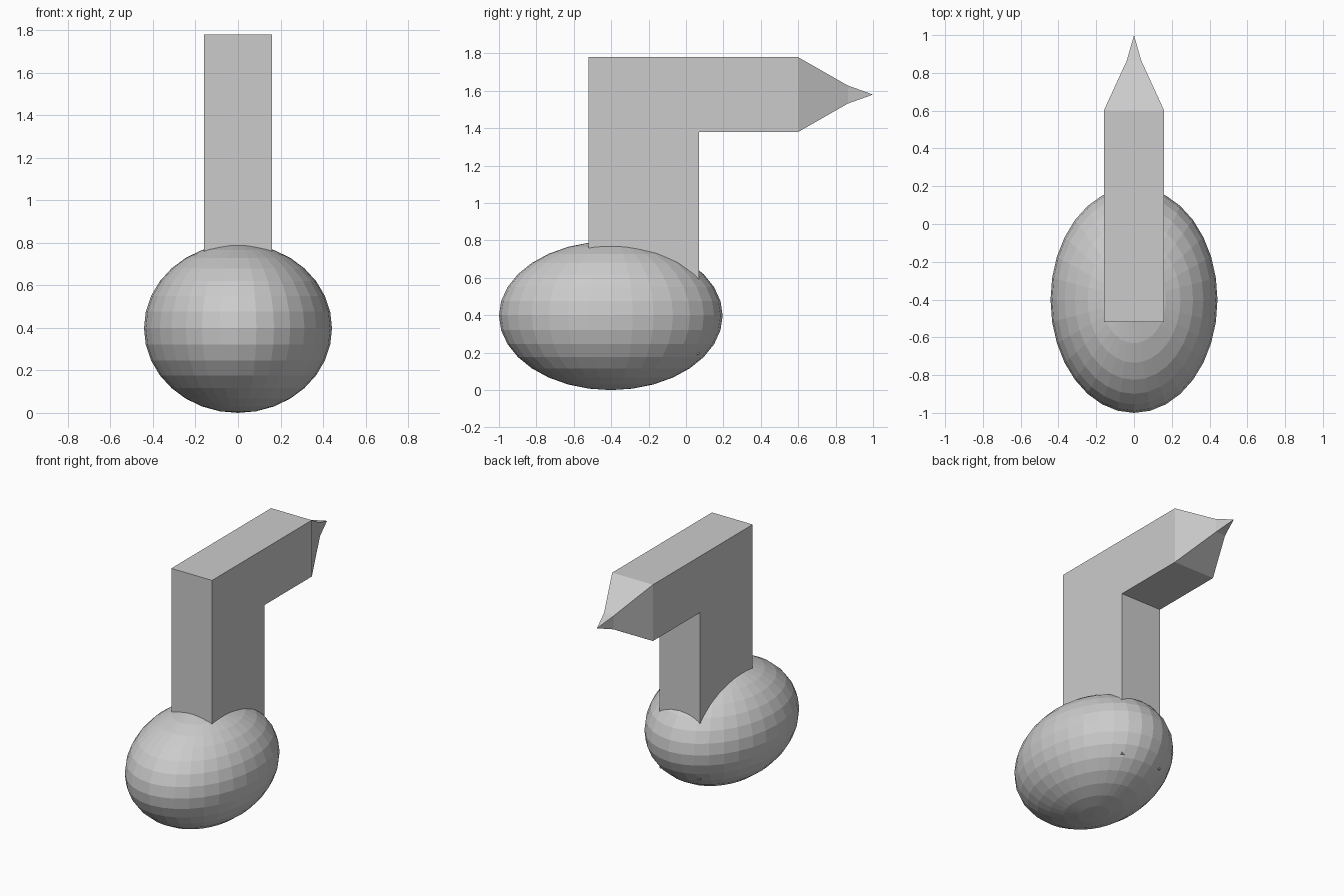
import bpy, bmesh

if "Cube" in bpy.data.objects:
    bpy.data.objects.remove(bpy.data.objects["Cube"])


def make_object(name, bm):
    bmesh.ops.recalc_face_normals(bm, faces=bm.faces)
    mesh = bpy.data.meshes.new(name)
    bm.to_mesh(mesh)
    bm.free()
    obj = bpy.data.objects.new(name, mesh)
    bpy.context.collection.objects.link(obj)
    return obj


# Egg-shaped base
bpy.ops.mesh.primitive_uv_sphere_add(segments=32, ring_count=16, radius=1,
                                     location=(0, -0.402, 0.398))
base = bpy.context.object
base.name = "round_base"
base.scale = (0.442, 0.598, 0.398)

# Upright neck and forward arm with a two-step pointed tip
HALF = 0.16
profile = [(-0.52, 0.19), (0.07, 0.19), (0.07, 1.38),
           (0.6, 1.38), (0.6, 1.78), (-0.52, 1.78)]
bm = bmesh.new()
left = [bm.verts.new((-HALF, y, z)) for y, z in profile]
right = [bm.verts.new((HALF, y, z)) for y, z in profile]
bm.faces.new(left)
bm.faces.new(right)
n = len(profile)
for i in range(n):
    if i == 3:      # open end where the tip joins
        continue
    j = (i + 1) % n
    bm.faces.new((left[i], left[j], right[j], right[i]))

# Pointed tip: base loop, small loop, apex
loop = [left[3], right[3], right[4], left[4]]
small = [bm.verts.new((sx * 0.038, 0.866, 1.58 + sz * 0.048))
         for sx, sz in ((-1, -1), (1, -1), (1, 1), (-1, 1))]
apex = bm.verts.new((0, 1, 1.58))
for i in range(4):
    j = (i + 1) % 4
    bm.faces.new((loop[i], loop[j], small[j], small[i]))
    bm.faces.new((small[i], small[j], apex))
make_object("bent_neck_with_tip", bm)
